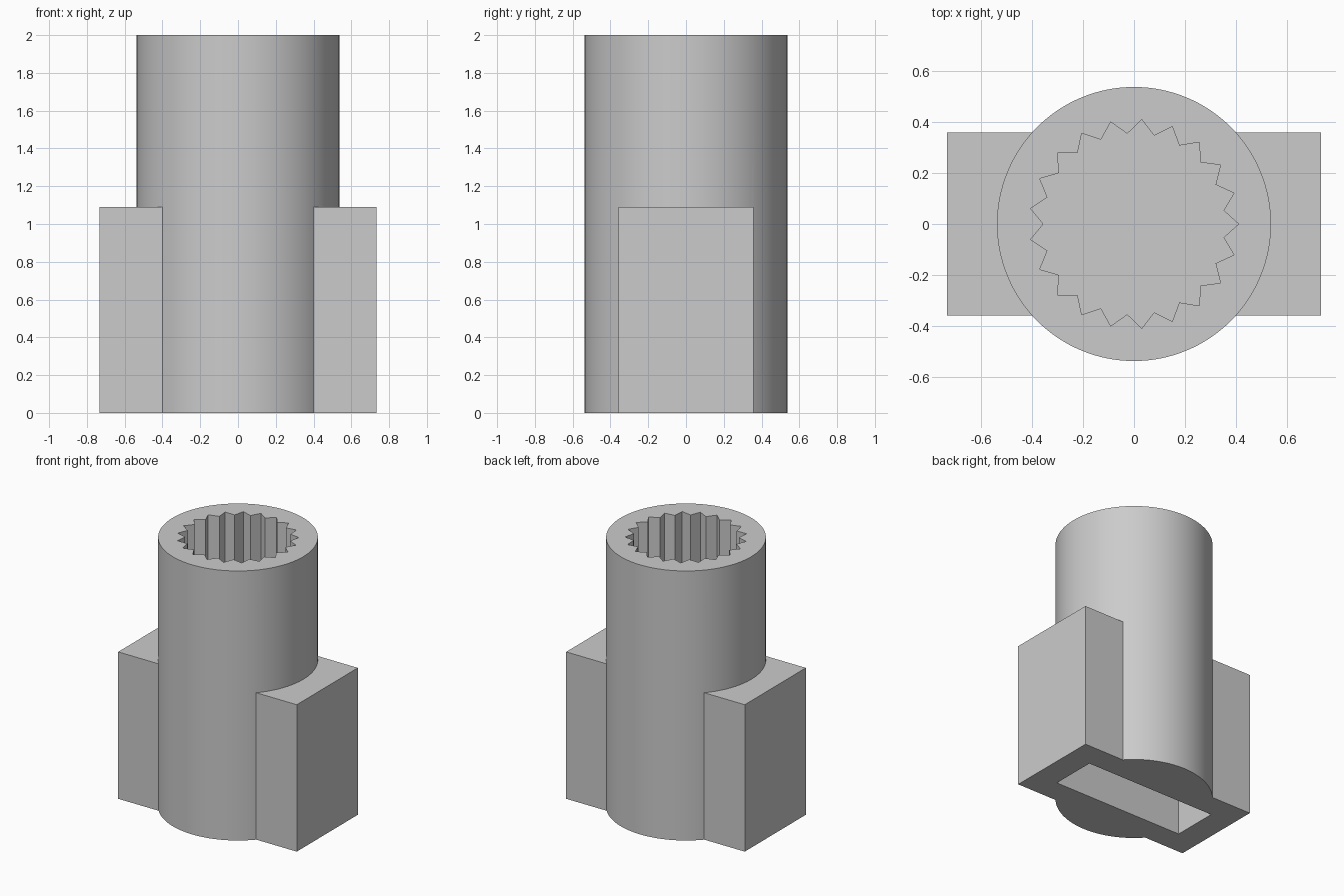
import bpy
import math

if "Cube" in bpy.data.objects:
    bpy.data.objects.remove(bpy.data.objects["Cube"], do_unlink=True)

RADIUS, HEIGHT = 0.537, 2.0
BLOCK = (0.733, 0.358)      # half sizes
BLOCK_TOP = 1.09
SLOT = (0.543, 0.173)
SLOT_TOP = 0.9
TEETH = 21
BORE_FLOOR = 1.1
OVERLAP = 0.1

grey = bpy.data.materials.new("plain grey")
grey.use_nodes = True
colour = (0.6, 0.6, 0.6, 1)
grey.diffuse_color = colour
grey.node_tree.nodes["Principled BSDF"].inputs["Base Color"].default_value = colour


def prism(name, outline, bottom, top):
    """Extrude a counter-clockwise outline between two heights."""
    n = len(outline)
    verts = [(x, y, z) for z in (bottom, top) for x, y in outline]
    faces = [list(reversed(range(n))), list(range(n, 2 * n))]
    faces += [(i, (i + 1) % n, (i + 1) % n + n, i + n) for i in range(n)]
    mesh = bpy.data.meshes.new(name)
    mesh.from_pydata(verts, [], faces)
    mesh.materials.append(grey)
    obj = bpy.data.objects.new(name, mesh)
    bpy.context.collection.objects.link(obj)
    return obj


def ring(count, *radii):
    """Points around a circle, cycling through the radii."""
    return [(radii[i % len(radii)] * math.cos(math.tau * i / count),
             radii[i % len(radii)] * math.sin(math.tau * i / count))
            for i in range(count)]


def rectangle(half):
    x, y = half
    return [(-x, -y), (x, -y), (x, y), (-x, y)]


# Round body and the parts that are joined to it or cut from it
body = prism("socket_body", ring(128, RADIUS), 0, HEIGHT)
steps = [
    ("UNION", prism("side_block", rectangle(BLOCK), 0, BLOCK_TOP)),
    ("DIFFERENCE", prism("slot_cutter", rectangle(SLOT), -OVERLAP, SLOT_TOP)),
    ("DIFFERENCE", prism("spline_cutter", ring(2 * TEETH, 0.41, 0.355),
                         BORE_FLOOR, HEIGHT + OVERLAP)),
]

bpy.ops.object.select_all(action="DESELECT")
bpy.context.view_layer.objects.active = body
body.select_set(True)
for operation, tool in steps:
    tool.hide_render = True
    mod = body.modifiers.new(tool.name, "BOOLEAN")
    mod.operation = operation
    mod.solver = "EXACT"
    mod.object = tool
    bpy.ops.object.modifier_apply(modifier=mod.name)
    bpy.data.objects.remove(tool, do_unlink=True)

# Smooth barrel with crisp edges
bpy.ops.object.shade_smooth_by_angle(angle=math.radians(30))
